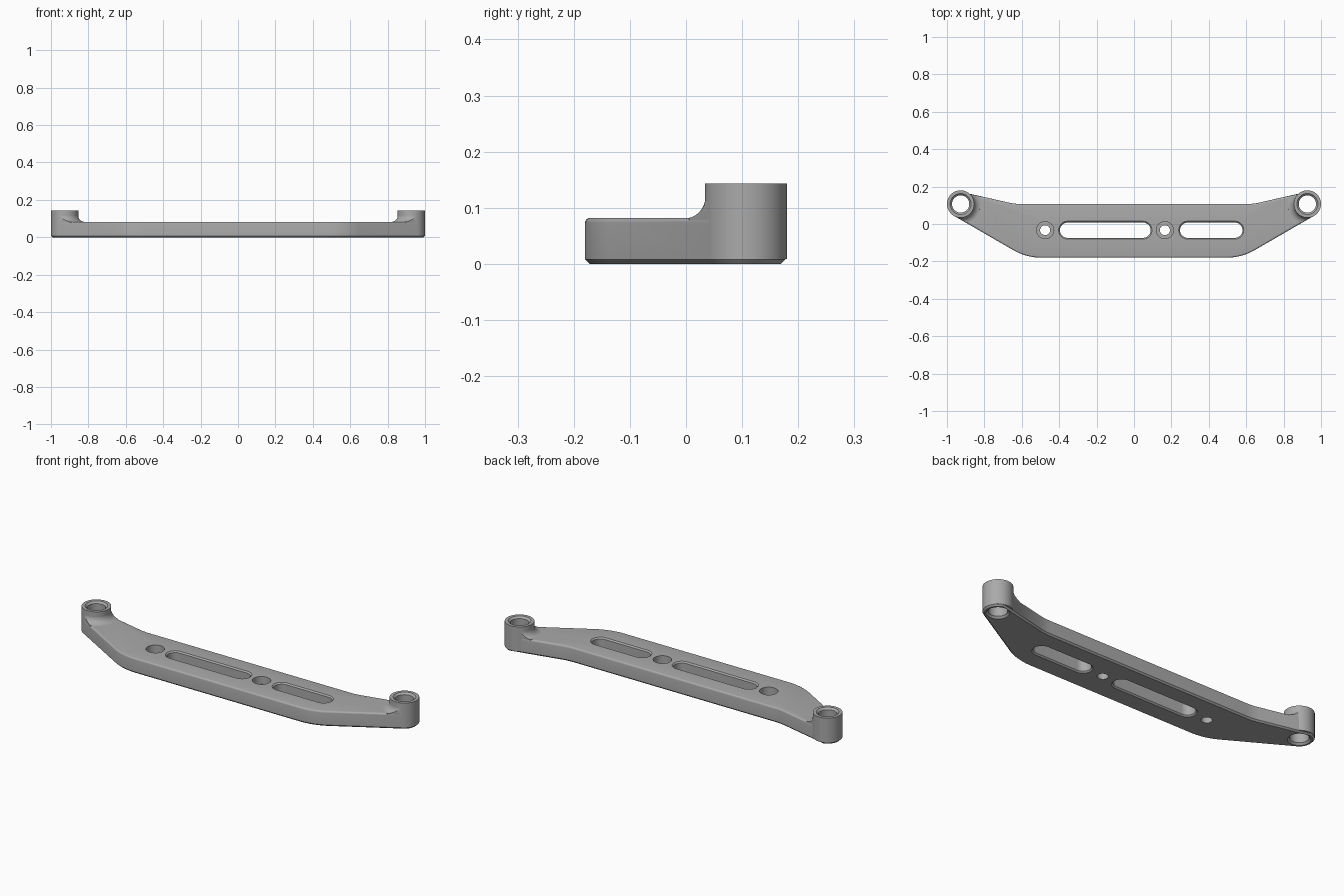
import bpy, bmesh, math
from mathutils import Vector

if "Cube" in bpy.data.objects:
    bpy.data.objects.remove(bpy.data.objects["Cube"])

BOSS = Vector((0.927, 0.107))
BOSS_R = 0.073
TOP, BOSS_TOP, HOLE_Y = 0.082, 0.143, -0.033

grey = bpy.data.materials.new("plain grey")
grey.use_nodes = True
grey.diffuse_color = (0.4, 0.4, 0.4, 1)
grey.node_tree.nodes["Principled BSDF"].inputs["Base Color"].default_value = (0.4, 0.4, 0.4, 1)


def arc(center, r, a0, a1, n):
    """Points along an arc, angles in degrees."""
    angles = [math.radians(a0 + (a1 - a0) * i / n) for i in range(n + 1)]
    return [Vector((center[0] + r * math.cos(a), center[1] + r * math.sin(a))) for a in angles]


def grow(loop, d):
    """Offset a counter-clockwise loop outwards by d."""
    out = []
    for i, p in enumerate(loop):
        a = (p - loop[i - 1]).normalized()
        b = (loop[(i + 1) % len(loop)] - p).normalized()
        n = Vector((a.y + b.y, -a.x - b.x)).normalized()
        out.append(p + n * d / max(n.dot(Vector((a.y, -a.x))), 0.5))
    return out


def loft(name, rings):
    """Closed solid through rings given as (loop, z), bottom to top."""
    bm = bmesh.new()
    rows = [[bm.verts.new((p.x, p.y, z)) for p in loop] for loop, z in rings]
    count = len(rows[0])
    for low, high in zip(rows, rows[1:]):
        for i in range(count):
            j = (i + 1) % count
            bm.faces.new((low[i], low[j], high[j], high[i]))
    bm.faces.new(rows[0][::-1])
    bm.faces.new(rows[-1])
    mesh = bpy.data.meshes.new(name)
    bm.to_mesh(mesh)
    bm.free()
    mesh.materials.append(grey)
    obj = bpy.data.objects.new(name, mesh)
    bpy.context.collection.objects.link(obj)
    return obj


def combine(target, tool, operation):
    """Apply a boolean and remove the helper."""
    mod = target.modifiers.new("cut", "BOOLEAN")
    mod.object, mod.operation, mod.solver = tool, operation, "EXACT"
    bpy.context.view_layer.objects.active = target
    bpy.ops.object.modifier_apply(modifier=mod.name)
    bpy.data.objects.remove(tool)


def circle(center, r):
    return arc(center, r, 0, 360, 64)[:-1]


def slot(x0, x1, r):
    gap = 0.0 if x1 > x0 else 0.001
    return (arc((x1 + gap, HOLE_Y), r, -90, 90, 20) + arc((x0 - gap, HOLE_Y), r, 90, 270, 20))


# Plate outline: rounded front corner, boss end, blended back corner
bend = 0.3
front_x, back_x = 0.495, 0.684
half = arc((front_x, -0.18 + bend), bend, -90, -60, 10)
half += arc(BOSS, BOSS_R - 0.0005, -60, 75, 24)
sweep = arc((back_x - 0.08, 0.107 + bend), bend, -75, -90, 8)
half += sweep
outline = half + [Vector((-p.x, p.y)) for p in reversed(half)]

# Plate with chamfered bottom edge and rounded top edge
rings = [(grow(outline, -0.008), 0), (outline, 0.008)]
for i in range(5):
    a = math.radians(22.5 * i)
    rings.append((grow(outline, 0.009 * (math.cos(a) - 1)), TOP - 0.009 + 0.009 * math.sin(a)))
bracket = loft("mounting_bracket", rings)

# Bosses with concave flares that stay inside the outline
flare_r = 0.036
for side in (-1, 1):
    c = (side * BOSS.x, BOSS.y)
    profile = [(BOSS_R + flare_r, 0.05)]
    for i in range(9):
        a = math.radians(4 + 86 * i / 8)
        profile.append((BOSS_R - 0.0003 + flare_r * (1 - math.sin(a)), TOP + flare_r * (1 - math.cos(a))))
    flare = loft("boss_flare", [(circle(c, r), z) for r, z in profile])
    clip = loft("flare_clip", [(grow(outline, -0.001), 0.03), (grow(outline, -0.001), 0.2)])
    combine(flare, clip, "INTERSECT")
    combine(bracket, flare, "UNION")
    boss = loft("boss", [(circle(c, BOSS_R), 0.009), (circle(c, BOSS_R), BOSS_TOP)])
    combine(bracket, boss, "UNION")
    bore = [(0.066, -0.01), (0.046, 0.01), (0.046, BOSS_TOP - 0.01), (0.066, BOSS_TOP + 0.01)]
    combine(bracket, loft("bore", [(circle(c, r), z) for r, z in bore]), "DIFFERENCE")

# Long slots with chamfered rims
for x0, x1 in ((-0.355, 0.048), (0.287, 0.539)):
    steps = [(0.058, -0.01), (0.041, 0.007), (0.041, TOP - 0.007), (0.058, TOP + 0.01)]
    combine(bracket, loft("slot", [(slot(x0, x1, r), z) for r, z in steps]), "DIFFERENCE")

# Counterbored screw holes
for x in (-0.475, 0.165):
    steps = [(0.026, -0.01), (0.026, 0.04), (0.045, 0.04), (0.045, TOP + 0.01)]
    combine(bracket, loft("screw_hole", [(slot(x, x, r), z) for r, z in steps]), "DIFFERENCE")

bpy.ops.object.select_all(action="DESELECT")
bracket.select_set(True)
bpy.context.view_layer.objects.active = bracket
bpy.ops.object.shade_smooth_by_angle(angle=math.radians(30))
